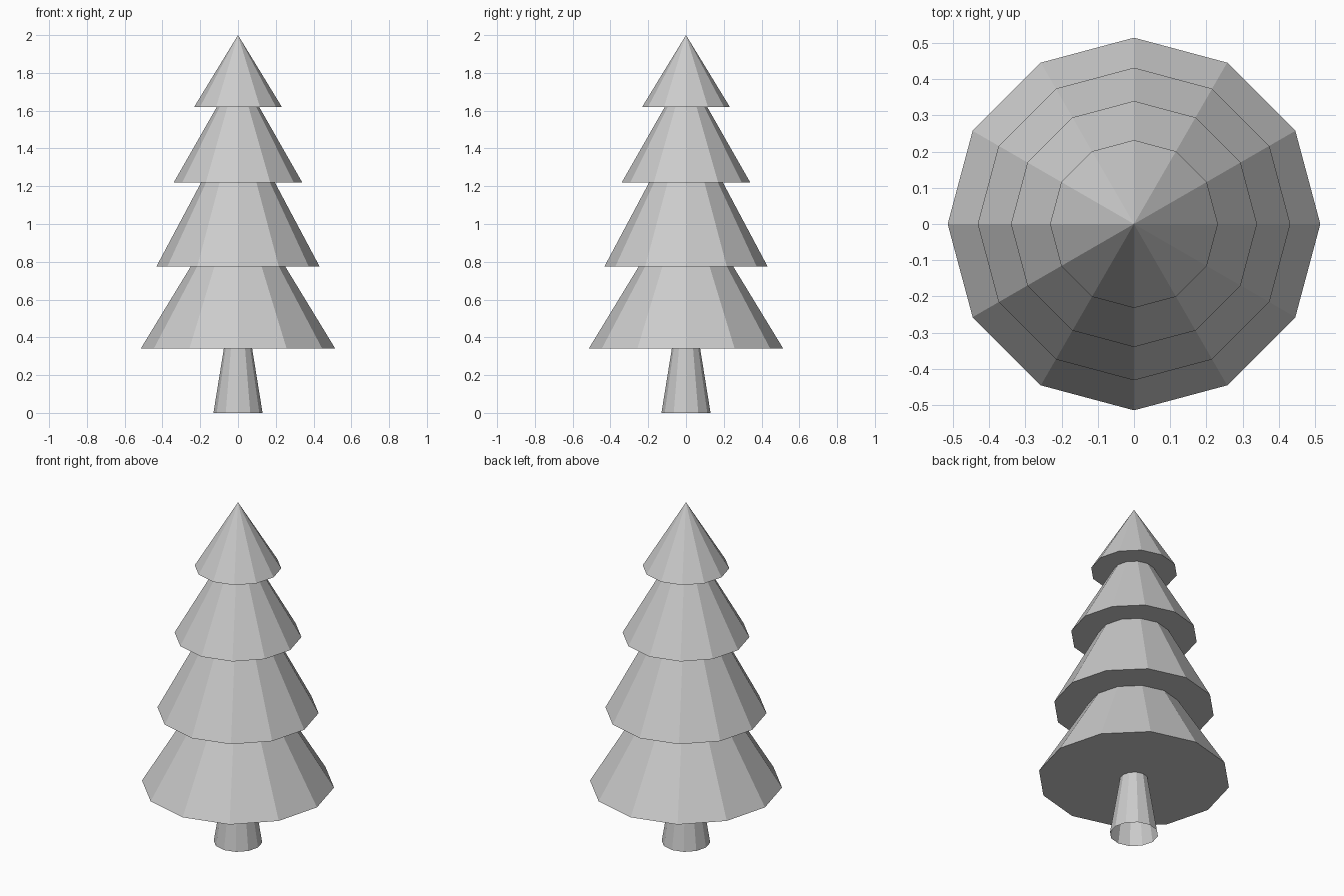
import bpy

# Remove the default cube
cube = bpy.data.objects.get("Cube")
if cube:
    bpy.data.objects.remove(cube, do_unlink=True)

SIDES = 12


def make_material(name, color):
    mat = bpy.data.materials.new(name)
    mat.use_nodes = True
    mat.diffuse_color = color
    mat.node_tree.nodes["Principled BSDF"].inputs["Base Color"].default_value = color
    return mat


def frustum(name, z0, z1, r0, r1, mat, fill="NGON"):
    """Flat-sided tapered ring with a corner on each axis."""
    bpy.ops.mesh.primitive_cone_add(vertices=SIDES, radius1=r0, radius2=r1,
                                    depth=z1 - z0, end_fill_type=fill,
                                    location=(0, 0, (z0 + z1) / 2))
    obj = bpy.context.object
    obj.name = name
    obj.data.name = name
    obj.data.materials.append(mat)
    return obj


grey = make_material("light grey", (0.6, 0.6, 0.6, 1))

# Trunk, hollow and open at the foot
frustum("trunk", 0, 0.34, 0.13, 0.075, grey, fill="NOTHING")

# Foliage tiers: each neck ends at the underside of the tier above
tiers = [
    ("bottom_tier", 0.34, 0.775, 0.515, 0.25),
    ("lower_middle_tier", 0.775, 1.22, 0.432, 0.195),
    ("upper_middle_tier", 1.22, 1.62, 0.34, 0.112),
    ("top_tier", 1.62, 2.0, 0.232, 0),
]
for name, z0, z1, r0, r1 in tiers:
    frustum(name, z0, z1, r0, r1, grey)
